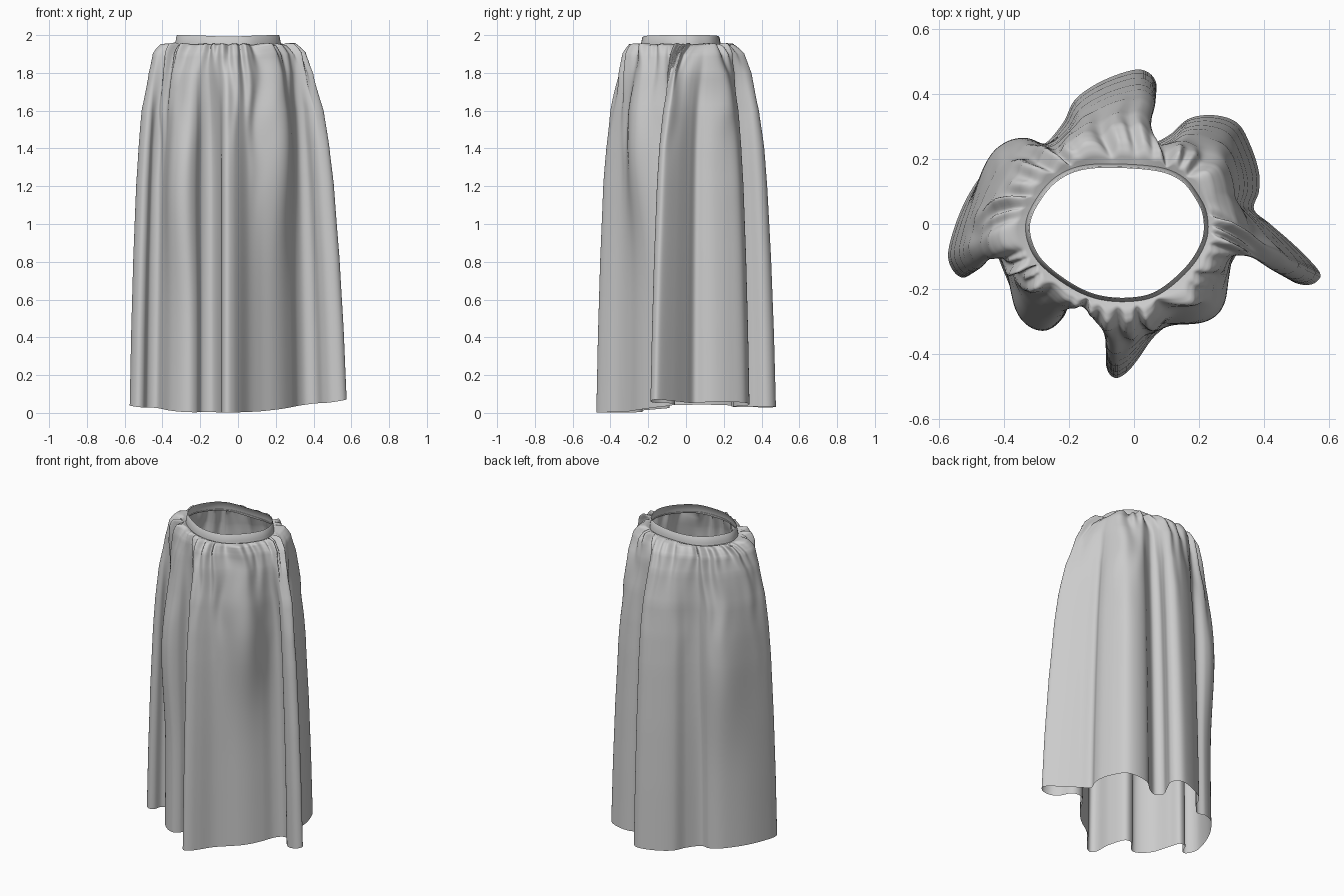
import bpy, math, random
from mathutils import Vector

if "Cube" in bpy.data.objects:
    bpy.data.objects.remove(bpy.data.objects["Cube"])

random.seed(4)
N = 560  # columns around the skirt

# Outline of the waist opening, counterclockwise from the right
WAIST = [(.212, .02), (.19, .075), (.14, .135), (.05, .165), (-.13, .17), (-.23, .135),
         (-.295, .06), (-.32, -.015), (-.29, -.1), (-.21, -.17), (-.12, -.215),
         (-.02, -.226), (.07, -.205), (.16, -.13), (.208, -.05)]
# Outline of the hem with its deep folds, same direction, from the right fold tip
HEM = [(.57, -.145), (.5, -.07), (.42, 0), (.37, .045), (.385, .1), (.385, .16), (.36, .24),
       (.32, .31), (.25, .335), (.17, .325), (.11, .275), (.05, .25), (.015, .29), (.045, .36),
       (.07, .42), (.05, .463), (0, .475), (-.1, .44), (-.18, .385), (-.22, .31), (-.28, .245),
       (-.34, .25), (-.40, .225), (-.455, .17), (-.51, .09), (-.55, 0), (-.573, -.09),
       (-.56, -.14), (-.53, -.165), (-.5, -.15), (-.48, -.1), (-.43, -.09), (-.40, -.15),
       (-.36, -.24), (-.31, -.29), (-.26, -.31), (-.22, -.29), (-.19, -.24), (-.13, -.24),
       (-.09, -.34), (-.085, -.44), (-.06, -.474), (-.025, -.46), (.01, -.42), (.06, -.35),
       (.12, -.3), (.19, -.255), (.24, -.21), (.285, -.15), (.32, -.09), (.365, -.06),
       (.415, -.075), (.45, -.14), (.49, -.178), (.535, -.188), (.566, -.175)]
# Matching (hem point, waist point) pairs at the tips of the main folds
PAIRS = [((.57, -.145), (.212, .02)), ((.36, .24), (.16, .115)), ((.03, .47), (.03, .168)),
         ((-.40, .225), (-.22, .14)), ((-.55, -.15), (-.32, -.02)),
         ((-.31, -.29), (-.21, -.17)), ((-.06, -.474), (-.06, -.225)),
         ((.23, -.22), (.13, -.16))]
# Places where the cloth bulges above the hem: hem point, size, height
BULGES = [((.22, -.23), .085, 1.45), ((-.31, -.29), .05, 1.2), ((-.42, .21), .045, 1.2)]
# (height, share of the way from waist to hem)
PROFILE = [(1.943, 0), (1.953, .09), (1.945, .19), (1.925, .3), (1.9, .4), (1.8, .55),
           (1.6, .71), (1.4, .79), (1.2, .845), (.8, .915), (.4, .965), (0, 1)]


def smooth_loop(pts, steps=40):
    """Closed Catmull-Rom curve with running length fractions."""
    p = [Vector(q) for q in pts]
    n, out = len(p), []
    for i in range(n):
        a, b, c, d = p[i - 1], p[i], p[(i + 1) % n], p[(i + 2) % n]
        for k in range(steps):
            t = k / steps
            out.append(.5 * (2 * b + (c - a) * t + (2 * a - 5 * b + 4 * c - d) * t * t
                             + (3 * b - a - 3 * c + d) * t ** 3))
    out.append(out[0].copy())
    s = [0]
    for i in range(1, len(out)):
        s.append(s[-1] + (out[i] - out[i - 1]).length)
    return out, [v / s[-1] for v in s]


def sample(loop, f):
    pts, s = loop
    f %= 1
    lo, hi = 0, len(s) - 1
    while hi - lo > 1:
        m = (lo + hi) // 2
        lo, hi = (m, hi) if s[m] <= f else (lo, m)
    return pts[lo].lerp(pts[hi], (f - s[lo]) / (s[hi] - s[lo]))


def nearest(loop, q):
    pts, s = loop
    return s[min(range(len(pts) - 1), key=lambda i: (pts[i] - Vector(q)).length)]


def interp(table, x):
    for (a, fa), (b, fb) in zip(table, table[1:]):
        if x <= b:
            return fa + (fb - fa) * (x - a) / (b - a)
    return table[-1][1]


def ring_mesh(name, rows):
    """Join closed rings of points into a smooth sheet."""
    n = len(rows[0])
    faces = [(r * n + i, (r + 1) * n + i, (r + 1) * n + (i + 1) % n, r * n + (i + 1) % n)
             for r in range(len(rows) - 1) for i in range(n)]
    me = bpy.data.meshes.new(name)
    me.from_pydata([v for row in rows for v in row], [], faces)
    me.polygons.foreach_set("use_smooth", [True] * len(faces))
    me.update()
    ob = bpy.data.objects.new(name, me)
    bpy.context.collection.objects.link(ob)
    return ob


waist, hem = smooth_loop(WAIST), smooth_loop(HEM)


def outward(f):
    t = (sample(waist, f + .01) - sample(waist, f - .01)).normalized()
    return Vector((t.y, -t.x))


# Waistband: a slightly flared strip
band = []
for off, z in [(.016, 1.935), (.012, 1.96), (.005, 1.996), (.001, 2.0)]:
    row = []
    for i in range(160):
        f = i / 160
        q = sample(waist, f) + outward(f) * off
        dip = .008 * math.exp(-((q.x + .05) / .13) ** 2)
        row.append((q.x, q.y, z - dip))
    band.append(row)
ring_mesh("waistband", band)

# Columns of cloth: waist point, hem point, evened-out hem, outward direction, angle, bulges
anchors = sorted((nearest(hem, h), nearest(waist, w)) for h, w in PAIRS)
anchors.append((1, 1))
swell = [(nearest(hem, p), s, z) for p, s, z in BULGES]
ph = [random.uniform(0, 6.28) for _ in range(8)]
cols = []
for i in range(N):
    f = i / N
    u = interp(anchors, f)
    even = sum((sample(hem, f + k * .012) for k in range(-4, 5)), Vector((0, 0))) / 9
    bulge = [(s * math.exp(-(((f - c + .5) % 1 - .5) / .035) ** 2), z) for c, s, z in swell]
    cols.append((sample(waist, u), sample(hem, f), even, outward(u), math.tau * u, bulge))

# Fine rows near the gathers, wider rows below
params = []
for k in range(len(PROFILE) - 1):
    parts = 3 if k < 4 else 6
    params += [k + j / parts for j in range(parts)]
params.append(len(PROFILE) - 1)

rows = []
for t in params:
    k = min(int(t), len(PROFILE) - 2)
    g = t - k
    z0 = PROFILE[k][0] * (1 - g) + PROFILE[k + 1][0] * g
    b = PROFILE[k][1] * (1 - g) + PROFILE[k + 1][1] * g
    start = min(1, t / 2)              # gathers grow out of the band
    drop = max(0, 1.95 - z0)
    puff = .02 * start * math.exp(-(drop / .3) ** 2)
    level = .7 * math.exp(-(drop / .3) ** 2)
    row = []
    for w, h, even, n, a, bulge in cols:
        # Uneven pleats that wander and die out downwards
        wob = (a + .06 * math.sin(5 * a + ph[0]) + .05 * math.sin(9 * a + ph[1])
               + .035 * math.sin(3 * a + 14 * drop + ph[6]))
        fine = math.sin(36 * wob) * (.6 + .4 * math.sin(7 * a + ph[2]))
        wide = math.sin(19 * wob + ph[3]) * (.7 + .3 * math.sin(4 * a + ph[4]))
        reach = 1 + .4 * math.sin(11 * a + ph[5])
        af = .014 * start * math.exp(-(drop / (.11 * reach)) ** 2)
        aw = .016 * start * math.exp(-(drop / (.36 * reach)) ** 2)
        push = sum(s * math.exp(-((z0 - zc) / .45) ** 2) for s, zc in bulge)
        share = b ** (1 + (.3 if h.x > 0 else .1) * h.x / .57)
        q = (w + n * .012).lerp(h.lerp(even, level), share)
        q += n * (af * fine + aw * wide + puff + push * start)
        hz = .003 + .13 * h.x ** 2 + .03 * h.x + .028 * min(1, max(0, (h.y + .3) / .5))
        z = (z0 + max(0, hz) * (1 - z0 / 1.96) ** 2
             + (.009 * wide + .006 * fine) * start * math.exp(-(drop / .07) ** 2))
        row.append((q.x, q.y, max(0, z)))
    rows.append(row)
ring_mesh("gathered_skirt", rows)
